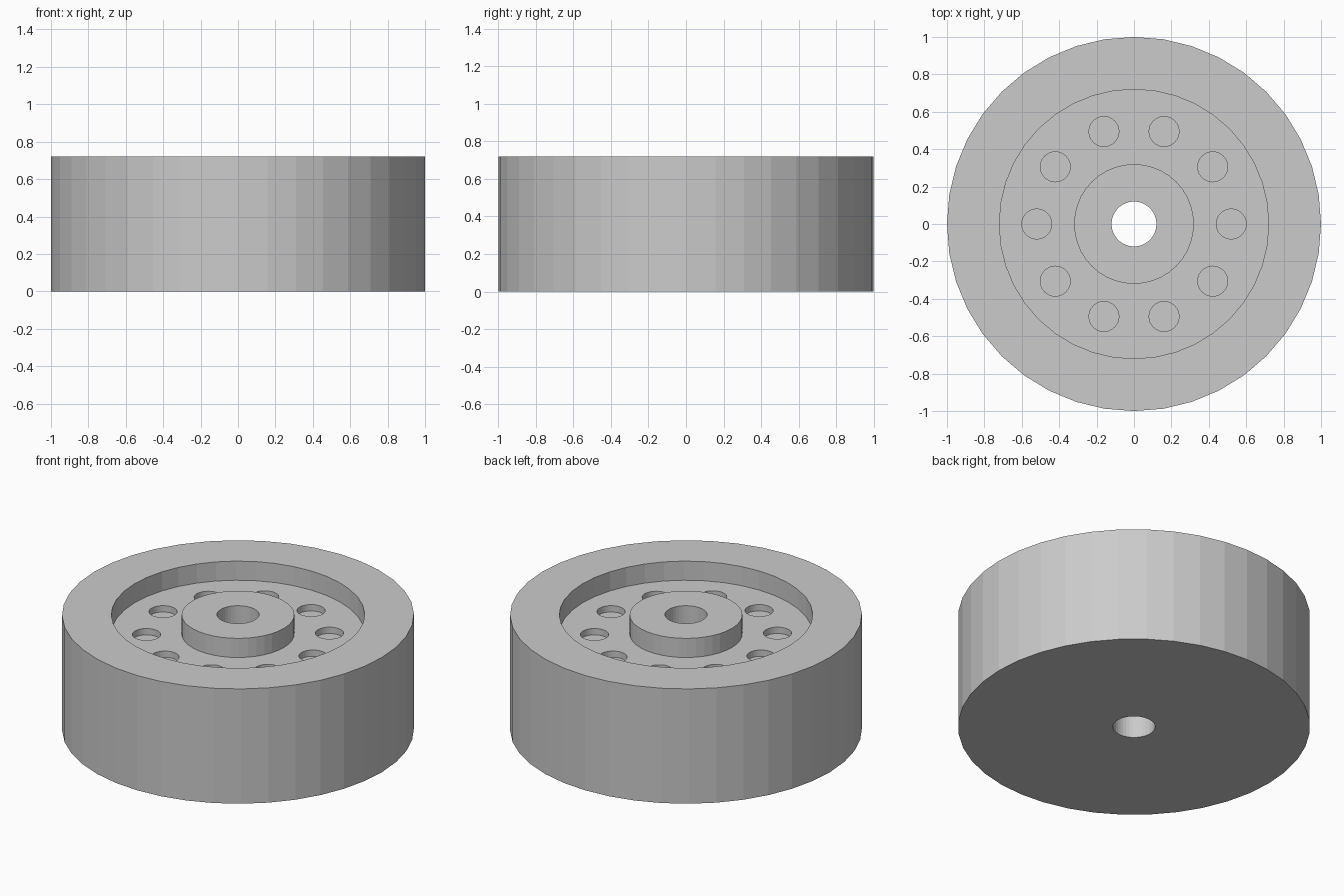
import bpy, bmesh, math
from mathutils import Matrix

if "Cube" in bpy.data.objects:
    bpy.data.objects.remove(bpy.data.objects["Cube"])

SEGMENTS = 40
HEIGHT, FLOOR = 0.72, 0.60        # overall height, recess floor level
HOLES, HOLE_RING, HOLE_R, HOLE_DEPTH = 10, 0.52, 0.08, 0.04

grey = bpy.data.materials.new("light_grey")
grey.diffuse_color = (0.6, 0.6, 0.6, 1)
grey.use_nodes = True
grey.node_tree.nodes["Principled BSDF"].inputs["Base Color"].default_value = grey.diffuse_color


def make_object(name, bm):
    bmesh.ops.recalc_face_normals(bm, faces=bm.faces)
    mesh = bpy.data.meshes.new(name)
    bm.to_mesh(mesh)
    bm.free()
    mesh.materials.append(grey)
    obj = bpy.data.objects.new(name, mesh)
    bpy.context.collection.objects.link(obj)
    return obj


def lathe(name, profile):
    """Revolve a closed (radius, z) profile around the z axis."""
    bm = bmesh.new()
    rings = []
    for i in range(SEGMENTS):
        a = 2 * math.pi * i / SEGMENTS
        rings.append([bm.verts.new((r * math.cos(a), r * math.sin(a), z))
                      for r, z in profile])
    n = len(profile)
    for i in range(SEGMENTS):
        a, b = rings[i], rings[(i + 1) % SEGMENTS]
        for j in range(n):
            k = (j + 1) % n
            bm.faces.new((a[j], b[j], b[k], a[k]))
    return make_object(name, bm)


# Wheel body: outer rim, recessed web, raised hub and through bore
wheel = lathe("wheel_body", [
    (0.12, 0), (1.0, 0), (1.0, HEIGHT), (0.72, HEIGHT),
    (0.72, FLOOR), (0.32, FLOOR), (0.32, HEIGHT), (0.12, HEIGHT)])

# Ring of shallow blind holes in the web
bm = bmesh.new()
for i in range(HOLES):
    a = 2 * math.pi * i / HOLES
    bmesh.ops.create_cone(
        bm, cap_ends=True, segments=32, radius1=HOLE_R, radius2=HOLE_R,
        depth=2 * HOLE_DEPTH,
        matrix=Matrix.Translation((HOLE_RING * math.cos(a),
                                   HOLE_RING * math.sin(a), FLOOR)))
cutter = make_object("hole_cutter", bm)
cutter.hide_render = True

mod = wheel.modifiers.new("holes", 'BOOLEAN')
mod.operation = 'DIFFERENCE'
mod.solver = 'EXACT'
mod.object = cutter
bpy.context.view_layer.objects.active = wheel
bpy.ops.object.modifier_apply(modifier=mod.name)
bpy.data.objects.remove(cutter)
